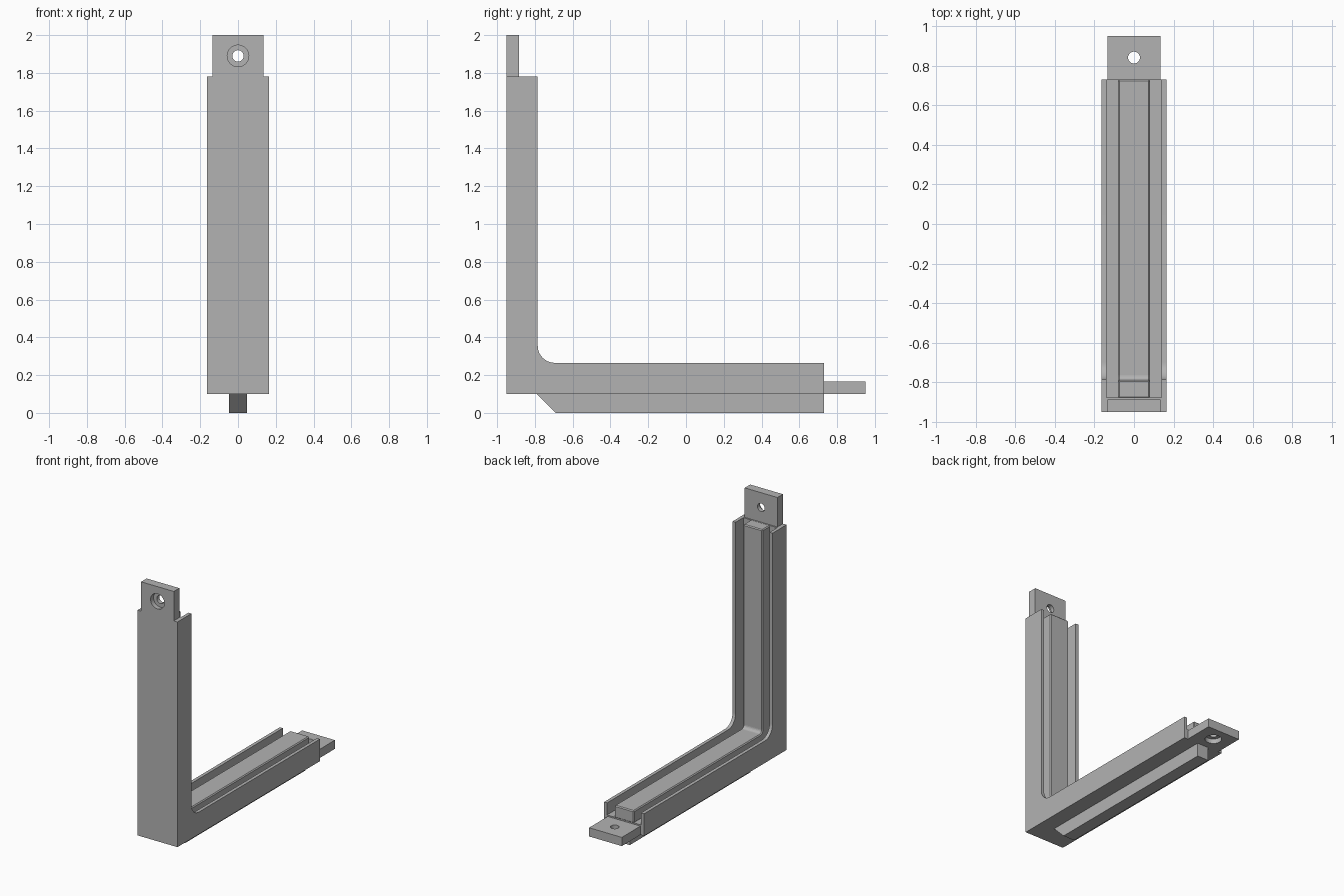
import bpy, bmesh, math
from mathutils import Matrix, Vector

cube = bpy.data.objects.get("Cube")
if cube:
    bpy.data.objects.remove(cube, do_unlink=True)

grey = bpy.data.materials.new("plain grey")
grey.use_nodes = True
colour = (0.45, 0.45, 0.45, 1)
grey.diffuse_color = colour
grey.node_tree.nodes["Principled BSDF"].inputs["Base Color"].default_value = colour

FRONT, BASE, LENGTH = -0.95, 0.10, 1.68   # outer corner and arm length


def add_object(name, bm):
    bmesh.ops.recalc_face_normals(bm, faces=bm.faces)
    mesh = bpy.data.meshes.new(name)
    bm.to_mesh(mesh)
    bm.free()
    mesh.materials.append(grey)
    obj = bpy.data.objects.new(name, mesh)
    bpy.context.collection.objects.link(obj)
    return obj


def extrude_profile(name, points, x0, x1):
    """Sweep a (y, z) outline from x0 to x1."""
    bm = bmesh.new()
    face = bm.faces.new([bm.verts.new((x0, y, z)) for y, z in points])
    new = bmesh.ops.extrude_face_region(bm, geom=[face])["geom"]
    verts = [v for v in new if isinstance(v, bmesh.types.BMVert)]
    bmesh.ops.translate(bm, verts=verts, vec=(x1 - x0, 0, 0))
    return add_object(name, bm)


def angle_outline(inner, outer, radius, steps=10):
    """L outline between two depths, with a fillet in the inside corner."""
    pts = [(inner, inner), (LENGTH, inner), (LENGTH, outer)]
    if radius:
        c = outer + radius
        for i in range(steps + 1):
            a = math.pi / 2 * i / steps
            pts.append((c - radius * math.sin(a), c - radius * math.cos(a)))
    else:
        pts.append((outer, outer))
    pts += [(outer, LENGTH), (inner, LENGTH)]
    return [(FRONT + u, BASE + v) for u, v in pts]


def smooth(obj):
    bpy.ops.object.select_all(action="DESELECT")
    bpy.context.view_layer.objects.active = obj
    obj.select_set(True)
    bpy.ops.object.shade_smooth_by_angle(angle=math.radians(30))


# Channel: floor and two side walls
extrude_profile("channel_floor", angle_outline(0, 0.075, 0), -0.14, 0.14)
for side, x0, x1 in (("right", -0.165, -0.14), ("left", 0.14, 0.165)):
    smooth(extrude_profile(side + "_wall", angle_outline(0, 0.165, 0.09), x0, x1))

# Centre rib with softened edges
rib = extrude_profile("centre_rib", angle_outline(0.07, 0.163, 0.025, 5), -0.08, 0.08)
bevel = rib.modifiers.new("soft_edges", "BEVEL")
bevel.width = 0.007
bevel.segments = 1
bevel.limit_method = "ANGLE"
bevel.angle_limit = math.radians(40)

# Keel below the base, sloped at its front end
extrude_profile("keel", [(-0.79, BASE), (-0.69, 0), (0.73, 0), (0.73, BASE)], -0.047, 0.047)


# Mounting tabs with a counterbored screw hole
def cutter(radius, y0, y1):
    bm = bmesh.new()
    turn = Matrix.Translation((0, (y0 + y1) / 2, 1.89)) @ Matrix.Rotation(math.pi / 2, 4, "X")
    bmesh.ops.create_cone(bm, cap_ends=True, segments=32, radius1=radius,
                          radius2=radius, depth=y1 - y0, matrix=turn)
    obj = add_object("hole_cutter", bm)
    obj.hide_render = True
    return obj


tab = extrude_profile("upper_tab", [(-0.95, 1.78), (-0.885, 1.78), (-0.885, 2), (-0.95, 2)],
                      -0.135, 0.135)
bpy.context.view_layer.objects.active = tab
for radius, y0, y1 in ((0.057, -1.0, -0.915), (0.03, -1.02, -0.8)):
    tool = cutter(radius, y0, y1)
    cut = tab.modifiers.new("hole", "BOOLEAN")
    cut.operation = "DIFFERENCE"
    cut.solver = "EXACT"
    cut.object = tool
    bpy.ops.object.modifier_apply(modifier=cut.name)
    bpy.data.objects.remove(tool, do_unlink=True)

# The base tab is the upper one mirrored across the corner diagonal
swap = Matrix(((1, 0, 0, 0), (0, 0, 1, -1.05), (0, 1, 0, 1.05), (0, 0, 0, 1)))
bm = bmesh.new()
bm.from_mesh(tab.data)
bm.transform(swap)
base_tab = add_object("base_tab", bm)
for obj in (tab, base_tab):
    smooth(obj)
